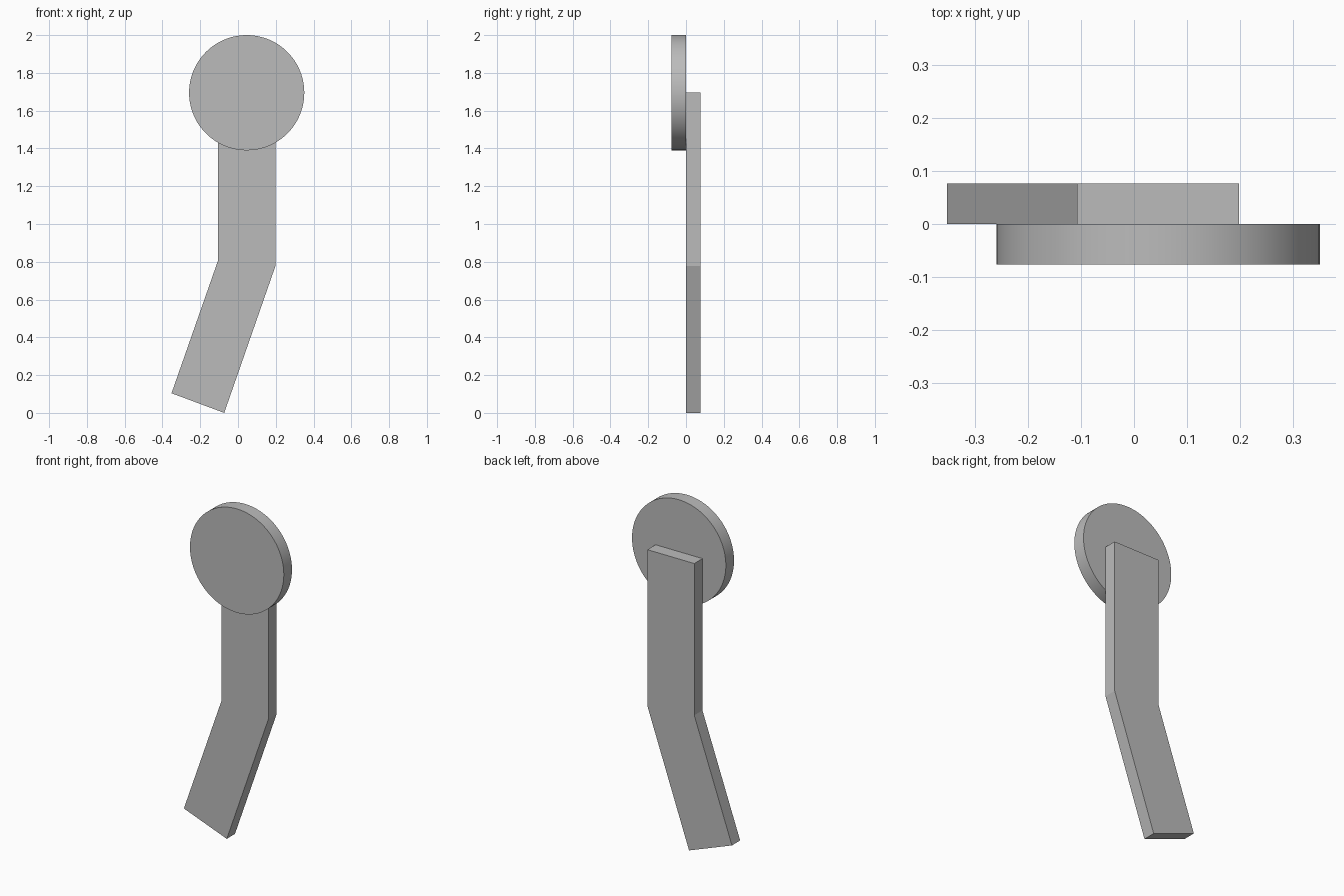
import bpy, bmesh, math
from mathutils import Matrix

if "Cube" in bpy.data.objects:
    bpy.data.objects.remove(bpy.data.objects["Cube"], do_unlink=True)

THICK = 0.076

# Single plain grey material
grey = bpy.data.materials.new("plain_grey")
grey.use_nodes = True
colour = (0.5, 0.5, 0.5, 1)
grey.diffuse_color = colour
grey.node_tree.nodes["Principled BSDF"].inputs["Base Color"].default_value = colour


def add_object(name, bm):
    bmesh.ops.recalc_face_normals(bm, faces=bm.faces)
    mesh = bpy.data.meshes.new(name)
    bm.to_mesh(mesh)
    bm.free()
    mesh.materials.append(grey)
    obj = bpy.data.objects.new(name, mesh)
    bpy.context.collection.objects.link(obj)
    return obj


# Bent arm: front profile extruded backwards
profile = [(-0.107, 1.695), (-0.107, 0.803), (-0.352, 0.104),
           (-0.073, 0.0), (0.198, 0.777), (0.198, 1.695)]
bm = bmesh.new()
face = bm.faces.new([bm.verts.new((x, 0, z)) for x, z in profile])
extruded = bmesh.ops.extrude_face_region(bm, geom=[face], use_keep_orig=True)
moved = [g for g in extruded["geom"] if isinstance(g, bmesh.types.BMVert)]
bmesh.ops.translate(bm, verts=moved, vec=(0, THICK, 0))
add_object("bent_arm", bm)

# Round disc in front of the arm's upper end
bm = bmesh.new()
placement = Matrix.Translation((0.046, -THICK / 2, 1.695)) @ Matrix.Rotation(math.pi / 2, 4, "X")
bmesh.ops.create_cone(bm, cap_ends=True, segments=96, radius1=0.305,
                      radius2=0.305, depth=THICK, matrix=placement)
disc = add_object("round_disc", bm)
bpy.ops.object.select_all(action="DESELECT")
disc.select_set(True)
bpy.context.view_layer.objects.active = disc
bpy.ops.object.shade_smooth_by_angle(angle=math.radians(30))
